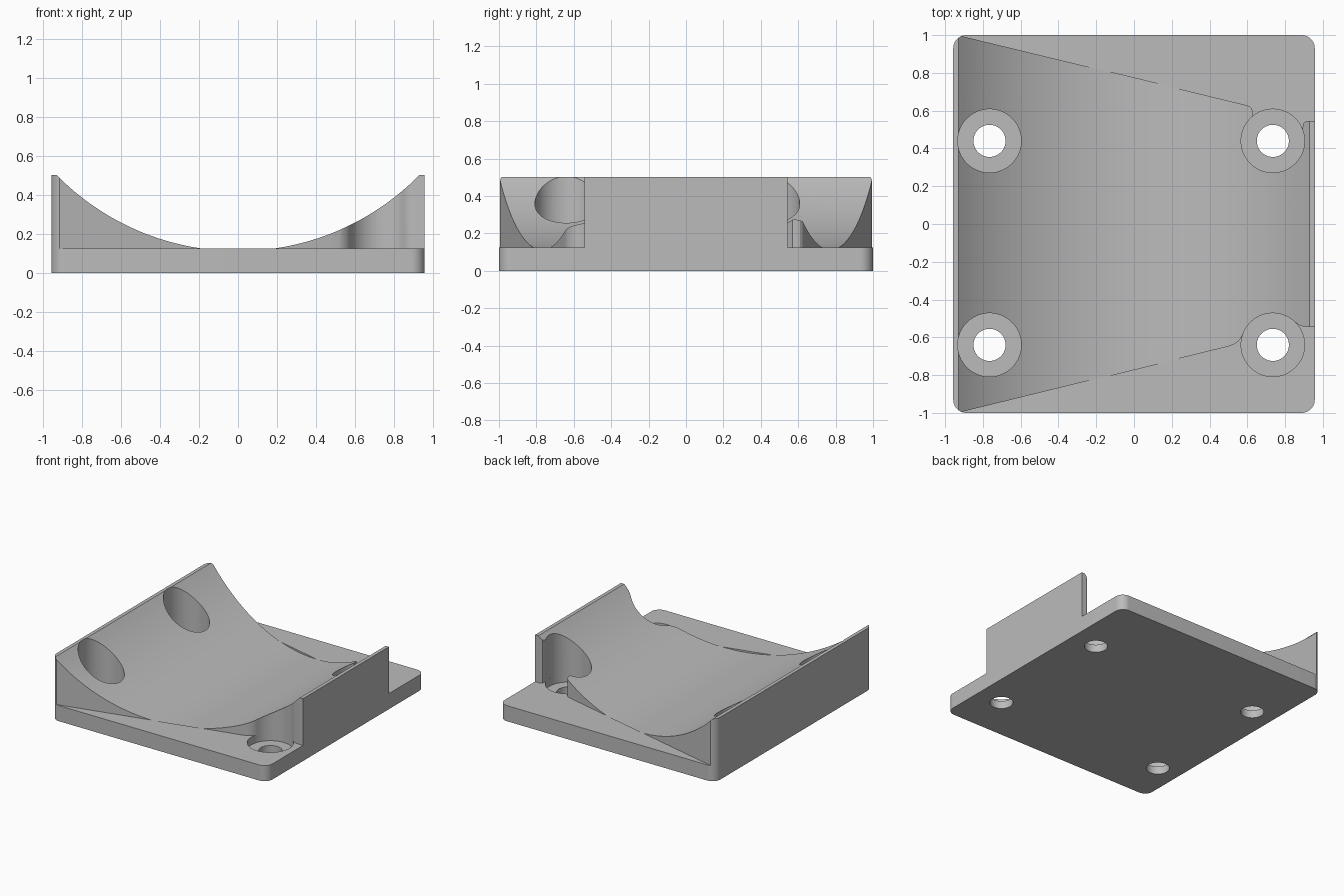
import bpy
import bmesh
from math import radians, cos, sin, sqrt

cube = bpy.data.objects.get("Cube")
if cube:
    bpy.data.objects.remove(cube, do_unlink=True)

HALF_X, HALF_Y, CORNER = 0.957, 1.0, 0.07
PLATE_TOP, WALL_TOP = 0.125, 0.5
BORE_FLOOR, BORE_R, HOLE_R = 0.0625, 0.168, 0.085
HOLE_XS, HOLE_YS = (-0.765, 0.735), (-0.64, 0.44)

grey = bpy.data.materials.new("plain grey")
grey.use_nodes = True
colour = (0.5, 0.5, 0.5, 1)
grey.diffuse_color = colour
grey.node_tree.nodes["Principled BSDF"].inputs["Base Color"].default_value = colour


def arc(cx, cy, r, start, end, steps):
    angles = [radians(start + (end - start) * i / steps) for i in range(steps + 1)]
    return [(cx + r * cos(a), cy + r * sin(a)) for a in angles]


def prism(name, outline, z0, z1):
    """Extrude a closed outline from z0 up to z1."""
    bm = bmesh.new()
    face = bm.faces.new([bm.verts.new((x, y, z0)) for x, y in outline])
    top = bmesh.ops.extrude_face_region(bm, geom=[face])["geom"]
    verts = [v for v in top if isinstance(v, bmesh.types.BMVert)]
    bmesh.ops.translate(bm, verts=verts, vec=(0, 0, z1 - z0))
    bmesh.ops.recalc_face_normals(bm, faces=bm.faces)
    mesh = bpy.data.meshes.new(name)
    bm.to_mesh(mesh)
    bm.free()
    mesh.materials.append(grey)
    obj = bpy.data.objects.new(name, mesh)
    bpy.context.collection.objects.link(obj)
    return obj


def combine(target, other, operation, keep=False):
    """Apply a boolean, then discard the other object."""
    mod = target.modifiers.new("cut", "BOOLEAN")
    mod.operation, mod.object, mod.solver = operation, other, "EXACT"
    bpy.context.view_layer.objects.active = target
    bpy.ops.object.modifier_apply(modifier=mod.name)
    if not keep:
        bpy.data.objects.remove(other, do_unlink=True)


# Rounded base plate
cx, cy = HALF_X - CORNER, HALF_Y - CORNER
plate_outline = []
for sx, sy, start in ((1, 1, 0), (-1, 1, 90), (-1, -1, 180), (1, -1, 270)):
    plate_outline += arc(sx * cx, sy * cy, CORNER, start, start + 90, 16)
plate = prism("base_plate", plate_outline, 0, PLATE_TOP)

# Tapered saddle footprint, with rounded notches around the two right-edge bolts
footprint = arc(-cx, cy, CORNER, 180, 112.5, 12)
footprint += [(0.595, 0.629), (0.612, 0.623), (0.624, 0.61), (0.629, 0.592)]
footprint += arc(HOLE_XS[1], HOLE_YS[1], BORE_R, 129, 381, 56)
footprint += [(0.894, 0.52), (0.899, 0.535), (0.912, 0.544), (HALF_X, 0.544)]
footprint += [(HALF_X, -0.544), (0.91, -0.544), (0.885, -0.54), (0.866, -0.53)]
footprint += arc(HOLE_XS[1], HOLE_YS[0], BORE_R, 46, 160, 28)
footprint += [(0.567, -0.603), (0.551, -0.622), (0.53, -0.637), (0.5, -0.648)]
footprint += arc(-cx, -cy, CORNER, 247.5, 180, 12)
saddle = prism("cradle_saddle", footprint, 0, WALL_TOP)
combine(plate, saddle, "DIFFERENCE", keep=True)

# Cylindrical trough along y
trough_r = 1.303
trough_z = PLATE_TOP + sqrt(trough_r ** 2 - 0.19 ** 2)
trough = prism("trough_cutter", arc(0, 0, trough_r, 0, 360, 240)[:-1], -1.5, 1.5)
trough.rotation_euler.x = radians(90)
trough.location.z = trough_z
bpy.context.view_layer.update()
combine(saddle, trough, "DIFFERENCE")
combine(saddle, plate, "UNION")
saddle.name = "mounting_cradle"

# Counterbored bolt holes
for x in HOLE_XS:
    for y in HOLE_YS:
        for r, z0 in ((BORE_R, BORE_FLOOR), (HOLE_R, -0.1)):
            ring = arc(x, y, r, 0, 360, 80)[:-1]
            combine(saddle, prism("bolt_cutter", ring, z0, 1), "DIFFERENCE")

bpy.ops.object.select_all(action="DESELECT")
saddle.select_set(True)
bpy.context.view_layer.objects.active = saddle
bpy.ops.object.shade_smooth_by_angle(angle=radians(25))
